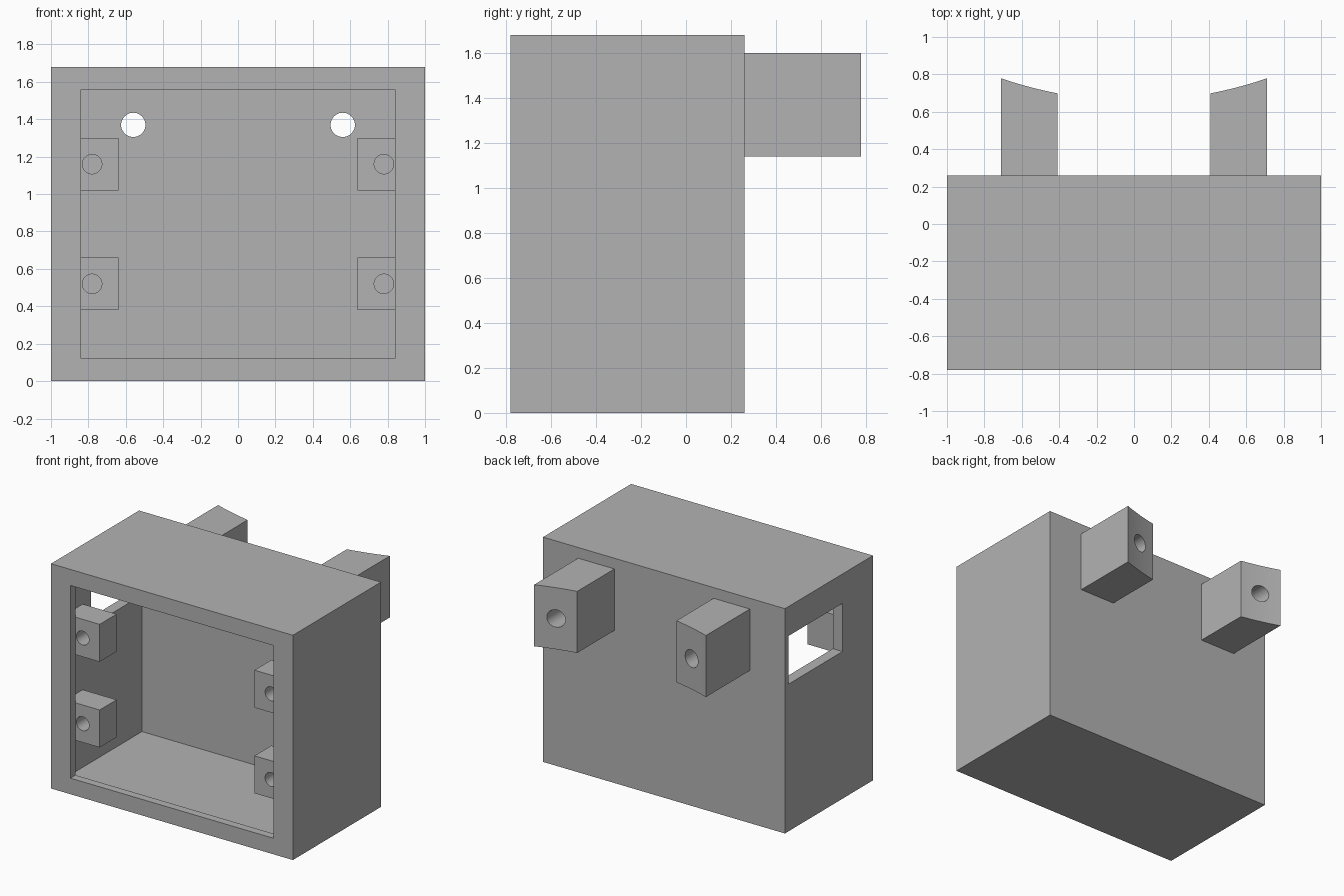
import bpy, bmesh
from math import sqrt, radians
from mathutils import Matrix, Vector

cube = bpy.data.objects.get("Cube")
if cube:
    bpy.data.objects.remove(cube, do_unlink=True)

grey = bpy.data.materials.new("grey_plastic")
grey.use_nodes = True
colour = (0.45, 0.45, 0.45, 1)
grey.diffuse_color = colour
grey.node_tree.nodes["Principled BSDF"].inputs["Base Color"].default_value = colour


def finish(bm, name):
    bmesh.ops.recalc_face_normals(bm, faces=bm.faces)
    mesh = bpy.data.meshes.new(name)
    bm.to_mesh(mesh)
    bm.free()
    mesh.materials.append(grey)
    ob = bpy.data.objects.new(name, mesh)
    bpy.context.collection.objects.link(ob)
    return ob


def box(name, xs, ys, zs):
    bm = bmesh.new()
    spans = (xs, ys, zs)
    mid = Vector([(a + b) / 2 for a, b in spans])
    size = Vector([abs(b - a) for a, b in spans])
    bmesh.ops.create_cube(bm, size=1, matrix=Matrix.Translation(mid) @ Matrix.Diagonal(size).to_4x4())
    return finish(bm, name)


def rod(name, x, z, radius, y0, y1):
    """Cylinder lying along y."""
    bm = bmesh.new()
    place = Matrix.Translation((x, (y0 + y1) / 2, z)) @ Matrix.Rotation(radians(90), 4, "X")
    bmesh.ops.create_cone(bm, cap_ends=True, segments=40, radius1=radius, radius2=radius,
                          depth=y1 - y0, matrix=place)
    return finish(bm, name)


def cut(ob, *cutters):
    """Subtract each cutter, then remove it."""
    bpy.context.view_layer.objects.active = ob
    for cutter in cutters:
        cutter.hide_render = True
        mod = ob.modifiers.new("cut", "BOOLEAN")
        mod.operation = "DIFFERENCE"
        mod.solver = "EXACT"
        mod.object = cutter
        bpy.ops.object.modifier_apply(modifier=mod.name)
        bpy.data.objects.remove(cutter, do_unlink=True)


def smooth(ob):
    bpy.ops.object.select_all(action="DESELECT")
    ob.select_set(True)
    bpy.context.view_layer.objects.active = ob
    bpy.ops.object.shade_smooth_by_angle(angle=radians(30))


BACK = 0.26
FRONT = -0.78
LIP = FRONT + 0.06
HOLE_X, HOLE_Z, HOLE_R = 0.56, 1.37, 0.065

# Hollow housing with a front lip, a side window and two rear holes
housing = box("housing", (-1, 1), (FRONT, BACK), (0, 1.68))
cut(housing,
    box("cavity_cutter", (-0.92, 0.92), (LIP, 0.18), (0.08, 1.60)),
    box("opening_cutter", (-0.84, 0.84), (FRONT - 0.1, LIP + 0.1), (0.12, 1.56)),
    box("window_cutter", (-1.1, -0.92), (-0.42, 0.22), (1.10, 1.46)),
    *[rod("hole_cutter", s * HOLE_X, HOLE_Z, HOLE_R, 0.1, 0.4) for s in (-1, 1)])
smooth(housing)

# Screw posts on the inner side walls
for side, s in (("right", -1), ("left", 1)):
    for level, z in (("lower", 0.52), ("upper", 1.16)):
        post = box(f"{level}_{side}_screw_post", (s * 0.64, s * 0.92),
                   (LIP, LIP + 0.20), (z - 0.14, z + 0.14))
        cut(post, rod("screw_cutter", s * 0.78, z, 0.052, LIP - 0.1, LIP + 0.16))
        smooth(post)

# Rear mounting arms, their ends following one large shallow arc
ARC_Y, ARC_R = 2.84, 2.18
for side, s in (("right", -1), ("left", 1)):
    steps = 8
    xs = [0.41 + 0.30 * i / steps for i in range(steps + 1)]
    outline = [(0.71, BACK), (0.41, BACK)] + [(x, ARC_Y - sqrt(ARC_R ** 2 - x * x)) for x in xs]
    bm = bmesh.new()
    base = bm.faces.new([bm.verts.new((s * x, y, 1.14)) for x, y in outline])
    top = bmesh.ops.extrude_face_region(bm, geom=[base])["geom"]
    bmesh.ops.translate(bm, vec=(0, 0, 0.46),
                        verts=[v for v in top if isinstance(v, bmesh.types.BMVert)])
    arm = finish(bm, f"{side}_mounting_arm")
    cut(arm, rod("arm_hole_cutter", s * HOLE_X, HOLE_Z, HOLE_R, 0.1, 1))
    smooth(arm)
